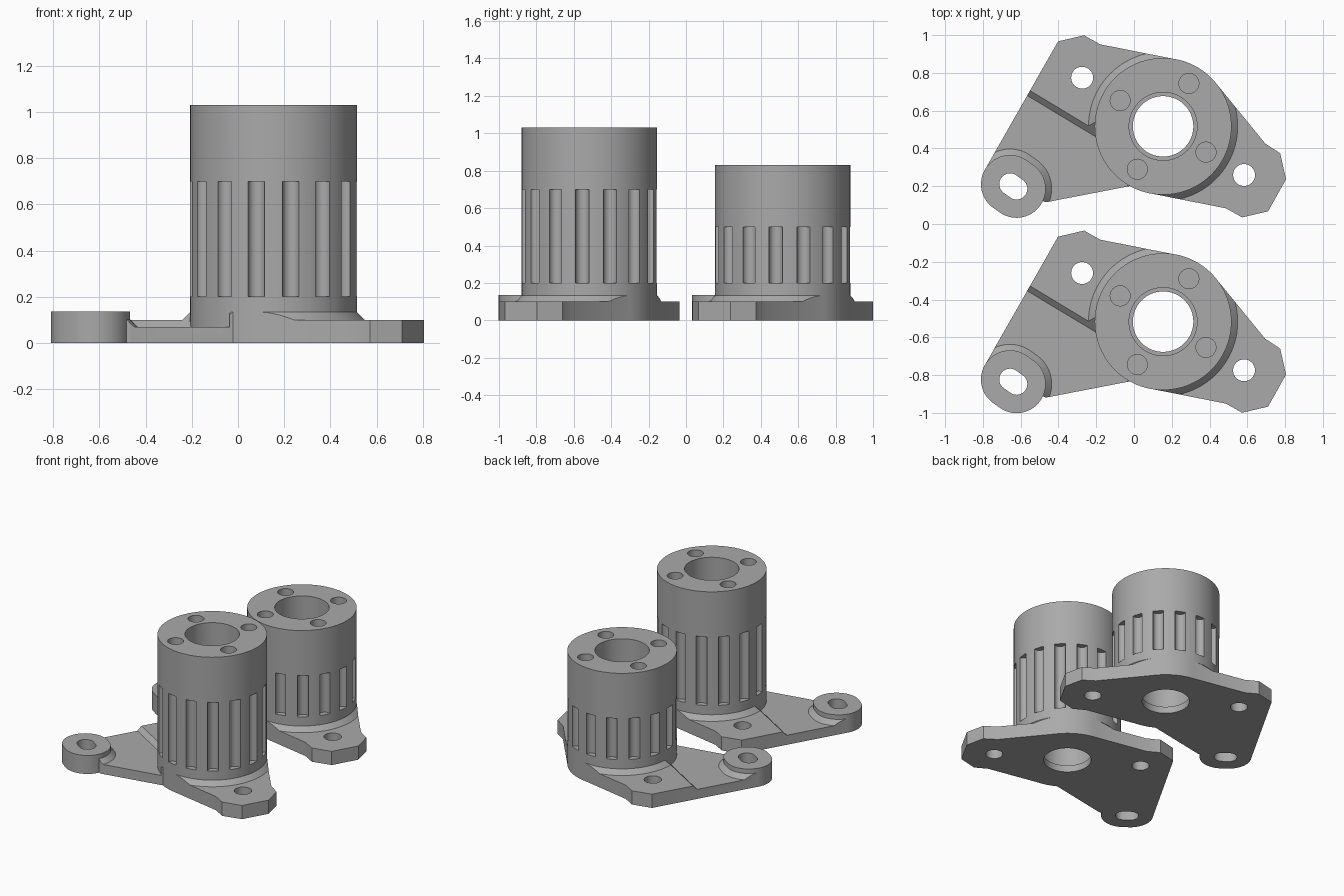
import bpy, bmesh, math

if "Cube" in bpy.data.objects:
    bpy.data.objects.remove(bpy.data.objects["Cube"])

R = 0.362                                   # column radius
AXIS = math.radians(149)                    # direction of the two bolt ears
grey = bpy.data.materials.new("plain grey")
grey.diffuse_color = (0.4, 0.4, 0.4, 1)
grey.use_nodes = True
grey.node_tree.nodes["Principled BSDF"].inputs["Base Color"].default_value = grey.diffuse_color


def circle(r, c=(0, 0), n=96):
    return [(c[0] + r * math.cos(2 * math.pi * i / n),
             c[1] + r * math.sin(2 * math.pi * i / n)) for i in range(n)]


def capsule(r, c, d, n=64):
    pts, base = [], math.atan2(d[1], d[0])
    for i in range(n):
        a = base - math.pi / 2 + 2 * math.pi * (i + 0.5) / n
        s = 1 if i < n // 2 else -1
        pts.append((c[0] + s * d[0] + r * math.cos(a), c[1] + s * d[1] + r * math.sin(a)))
    return pts


def loft(name, *rings):
    """Closed solid through horizontal (outline, height) rings."""
    bm = bmesh.new()
    loops = [[bm.verts.new((x, y, z)) for x, y in pts] for pts, z in rings]
    n = len(loops[0])
    bm.faces.new(loops[0][::-1])
    bm.faces.new(loops[-1])
    for a, b in zip(loops, loops[1:]):
        for i in range(n):
            bm.faces.new((a[i], a[(i + 1) % n], b[(i + 1) % n], b[i]))
    bmesh.ops.recalc_face_normals(bm, faces=bm.faces)
    me = bpy.data.meshes.new(name)
    bm.to_mesh(me)
    bm.free()
    me.materials.append(grey)
    ob = bpy.data.objects.new(name, me)
    bpy.context.collection.objects.link(ob)
    return ob


def boolean(ob, op, tool):
    m = ob.modifiers.new("cut", 'BOOLEAN')
    m.operation, m.object, m.solver = op, tool, 'EXACT'
    bpy.context.view_layer.objects.active = ob
    bpy.ops.object.modifier_apply(modifier=m.name)
    bpy.data.objects.remove(tool)


def polar(r, a):
    return (r * math.cos(a), r * math.sin(a))


# Plate outline, relative to the column axis
T = R * 0.998
EAR = [(0.333, -0.434), (0.418, -0.482), (0.556, -0.45), (0.651, -0.28),
       (0.62, -0.143), (0.54, -0.09)]
BOSS = (-0.793, -0.318)
SLANT = (0.0172, -0.0122)
OUTLINE = ([polar(T, math.radians(-101))] + EAR + [polar(T, math.radians(39)),
           polar(T, math.radians(79))] + [(-x, -y) for x, y in EAR[:3]] +
           [(-0.943, -0.229), (-0.79, -0.33), (-0.62, -0.402), (-0.185, -0.318), (-0.12, -0.306)])


def step_cutter():
    """Removes the plate above the lowered arm, leaving a sloped step."""
    def ring(near):
        nx, ny = polar(1, AXIS + math.pi / 2)
        ux, uy = polar(1, AXIS)
        return [(u * ux + n * nx, u * uy + n * ny)
                for u, n in ((0, near), (2, near), (2, 2), (0, 2))]
    return loft("step_cutter", (ring(0.231), 0.07), (ring(0.101), 0.2))


def bracket(name, y, height, slot_top):
    # Plate with lowered arm
    body = loft(name, (OUTLINE, 0), (OUTLINE, 0.1))
    boolean(body, 'DIFFERENCE', step_cutter())

    # Sloped collar round the column, kept inside the plate outline
    collar = loft("collar", (circle(R + 0.033), 0.04), (circle(R + 0.033), 0.1),
                  (circle(R - 0.003), 0.136))
    boolean(collar, 'INTERSECT', loft("clip", (OUTLINE, -0.1), (OUTLINE, 0.3)))
    boolean(collar, 'DIFFERENCE', step_cutter())
    boolean(body, 'UNION', collar)

    # Arm boss with sloped foot
    foot = loft("foot", (capsule(0.186, BOSS, SLANT), 0.03),
                (capsule(0.186, BOSS, SLANT), 0.07), (capsule(0.15, BOSS, SLANT), 0.106))
    boolean(foot, 'INTERSECT', loft("clip", (OUTLINE, -0.1), (OUTLINE, 0.3)))
    boolean(body, 'UNION', foot)
    ring = capsule(0.154, BOSS, SLANT)
    boolean(body, 'UNION', loft("boss", (ring, 0), (ring, 0.135)))

    # Column with vertical slots
    column = loft("column", (circle(R), 0), (circle(R), height))
    for k in range(15):
        c = circle(0.037, polar(R - 0.004, math.radians(18 + 24 * k)), 24)
        boolean(column, 'DIFFERENCE', loft("slot", (c, 0.2), (c, slot_top)))
    boolean(body, 'UNION', column)

    # Stepped bore, screw holes, ear holes and arm slot
    boolean(body, 'DIFFERENCE', loft("bore", (circle(0.16), -0.1), (circle(0.16), 0.05),
                                     (circle(0.18), 0.05), (circle(0.18), height + 0.1)))
    for k in range(4):
        c = circle(0.053, polar(0.265, AXIS + k * math.pi / 2), 32)
        boolean(body, 'DIFFERENCE', loft("screw", (c, height - 0.2), (c, height + 0.1)))
    for s in (0, math.pi):
        c = circle(0.058, polar(0.5, AXIS + s), 32)
        boolean(body, 'DIFFERENCE', loft("ear_hole", (c, -0.1), (c, 0.2)))
    c = capsule(0.057, BOSS, SLANT, 32)
    boolean(body, 'DIFFERENCE', loft("arm_hole", (c, -0.1), (c, 0.3)))

    body.location = (0.154, y, 0)
    bpy.ops.object.select_all(action='DESELECT')
    body.select_set(True)
    bpy.context.view_layer.objects.active = body
    bpy.ops.object.shade_smooth_by_angle(angle=math.radians(25))


bracket("tall_bracket", -0.517, 1.03, 0.7)
bracket("short_bracket", 0.517, 0.83, 0.5)
